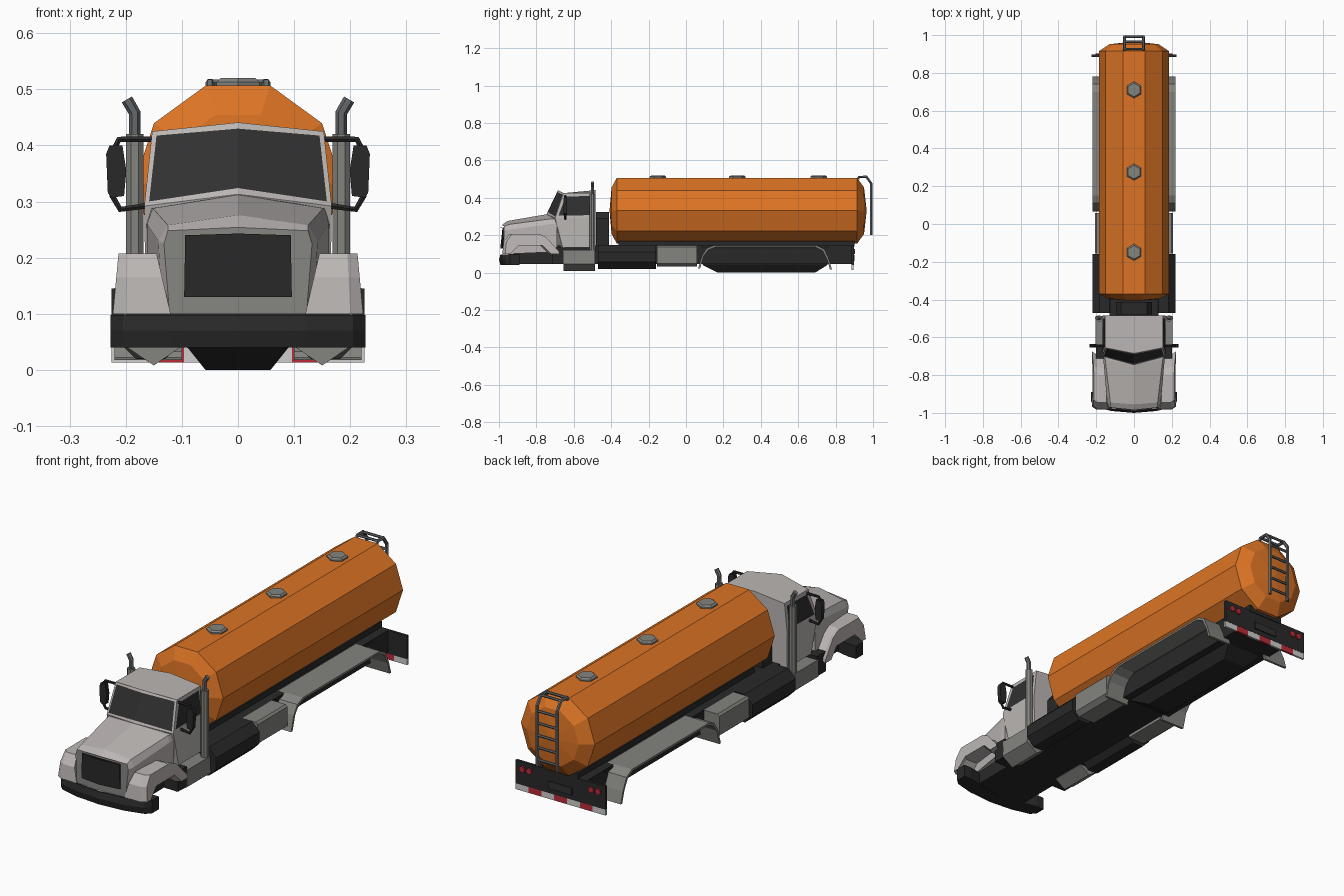
import bpy, bmesh, math

if "Cube" in bpy.data.objects:
    bpy.data.objects.remove(bpy.data.objects["Cube"])

def material(name, r, g, b):
    m = bpy.data.materials.new(name)
    m.diffuse_color = (r, g, b, 1)
    m.use_nodes = True
    m.node_tree.nodes["Principled BSDF"].inputs["Base Color"].default_value = m.diffuse_color
    return m

ORANGE = material("orange_paint", 0.72, 0.175, 0.018)
PALE = material("pale_grey_paint", 0.50, 0.47, 0.46)
GREY = material("mid_grey_metal", 0.23, 0.23, 0.215)
STEEL = material("dark_steel", 0.13, 0.14, 0.145)
BLACK = material("black_plastic", 0.022, 0.022, 0.022)
GLASS = material("dark_glass", 0.03, 0.03, 0.03)
RED = material("red_lens", 0.50, 0.025, 0.04)
WHITE = material("white_reflector", 0.62, 0.62, 0.62)

def finish(name, bm, mats, mirror=False):
    me = bpy.data.meshes.new(name)
    bmesh.ops.recalc_face_normals(bm, faces=bm.faces)
    bm.to_mesh(me)
    bm.free()
    for m in mats:
        me.materials.append(m)
    ob = bpy.data.objects.new(name, me)
    bpy.context.collection.objects.link(ob)
    if mirror:
        ob.modifiers.new("mirror", "MIRROR")
    return ob

def loft_bm(rings):
    bm = bmesh.new()
    vs = [[bm.verts.new(p) for p in r] for r in rings]
    n = len(vs[0])
    for a, b in zip(vs, vs[1:]):
        for i in range(n):
            j = (i + 1) % n
            bm.faces.new((a[i], a[j], b[j], b[i]))
    bm.faces.new(vs[0])
    bm.faces.new(vs[-1])
    bmesh.ops.recalc_face_normals(bm, faces=bm.faces)
    return bm

def loft(name, rings, mat, mirror=False):
    return finish(name, loft_bm(rings), [mat], mirror)

def box(name, x, y, z, mat, mirror=False):
    return loft(name, [[(x[0], y[0], h), (x[1], y[0], h), (x[1], y[1], h), (x[0], y[1], h)] for h in z], mat, mirror)

def sym(half):
    """Complete a half outline by reflecting it in x."""
    return half + [(-x, y, z) for x, y, z in reversed(half) if x > 0]

def circle(n, r, start=0.0):
    return [(r * math.cos(start + math.tau * i / n), r * math.sin(start + math.tau * i / n)) for i in range(n)]

def along_x(pts, x0, x1):
    return [[(x, y, z) for y, z in pts] for x in (x0, x1)]

def along_y(pts, y0, y1):
    return [[(x, y, z) for x, z in pts] for y in (y0, y1)]

def tube(name, pts, r, mat, mirror=False):
    cu = bpy.data.curves.new(name, "CURVE")
    cu.dimensions = "3D"
    cu.bevel_depth, cu.bevel_resolution, cu.use_fill_caps = r, 1, True
    sp = cu.splines.new("POLY")
    sp.points.add(len(pts) - 1)
    for p, co in zip(sp.points, pts):
        p.co = (*co, 1)
    tmp = bpy.data.objects.new("tmp", cu)
    bpy.context.collection.objects.link(tmp)
    me = bpy.data.meshes.new_from_object(tmp.evaluated_get(bpy.context.evaluated_depsgraph_get()))
    bm = bmesh.new()
    bm.from_mesh(me)
    bpy.data.objects.remove(tmp)
    bpy.data.meshes.remove(me)
    for f in bm.faces:
        f.smooth, f.material_index = False, 0
    return finish(name, bm, [mat], mirror)

# --- Ten-sided tank with domed ends, and its three hatches
loft("tank", [[(x, y, z + 0.331) for x, z in circle(10, r)] for y, r in
     ((-0.408, 0.01), (-0.398, 0.13), (-0.37, 0.185), (0.915, 0.185), (0.952, 0.13), (0.965, 0.01))], ORANGE)
for y in (-0.15, 0.275, 0.71):
    loft("hatch", [[(a, y + b, z) for a, b in circle(6, r, math.pi / 2)]
                   for r, z in ((0.044, 0.5), (0.044, 0.513), (0.036, 0.52))], GREY)

# --- Ladder over the tail
tube("ladder_rail", [(0.05, 0.92, 0.5), (0.05, 0.925, 0.512), (0.05, 0.965, 0.512),
                     (0.05, 0.991, 0.475), (0.05, 0.991, 0.2)], 0.008, STEEL, True)
for y, z in [(0.927, 0.512), (0.965, 0.512)] + [(0.991, 0.23 + 0.055 * i) for i in range(5)]:
    tube("ladder_rung", [(-0.05, y, z), (0.05, y, z)], 0.006, STEEL)

# --- Cab: three outline levels, windows inset in the upper faces
bm = loft_bm([
    sym([(0, -0.70, 0.135), (0.165, -0.66, 0.135), (0.165, -0.485, 0.135), (0, -0.485, 0.135)]),
    sym([(0, -0.745, 0.313), (0.167, -0.70, 0.292), (0.167, -0.485, 0.292), (0, -0.485, 0.292)]),
    sym([(0, -0.685, 0.441), (0.153, -0.655, 0.425), (0.153, -0.485, 0.425), (0, -0.485, 0.441)])])
upper = [f for f in bm.faces if f.calc_center_median().z > 0.33 and abs(f.normal.z) < 0.8]
screen = [f for f in upper if f.normal.y < -0.5]
sides = [f for f in upper if abs(f.normal.x) > 0.7]
bmesh.ops.inset_region(bm, faces=screen, thickness=0.012)
for f in sides:
    bmesh.ops.inset_region(bm, faces=[f], thickness=0.022)
for f in screen + sides:
    f.material_index = 1
finish("cab", bm, [PALE, GLASS])

# --- Hood with a grey nose and dark grille
bm = loft_bm([
    sym([(0, -0.70, 0.315), (0.155, -0.69, 0.288), (0.163, -0.69, 0.26), (0.163, -0.69, 0.11), (0, -0.69, 0.11)]),
    sym([(0, -0.745, 0.312), (0.152, -0.72, 0.288), (0.162, -0.72, 0.26), (0.162, -0.72, 0.11), (0, -0.72, 0.11)]),
    sym([(0, -0.955, 0.276), (0.125, -0.945, 0.258), (0.142, -0.945, 0.23), (0.135, -0.945, 0.1), (0, -0.945, 0.1)]),
    sym([(0, -0.985, 0.254), (0.125, -0.972, 0.248), (0.132, -0.972, 0.225), (0.122, -0.978, 0.1), (0, -0.99, 0.1)])])
for f in bm.faces:
    f.material_index = int(f.normal.y < -0.8)
finish("hood", bm, [PALE, GREY])
loft("grille", [sym([(0, y - 0.012, 0.243), (0.094, y, 0.24), (0.096, y, 0.13), (0, y - 0.012, 0.13)])
                for y in (-0.972, -0.981)], BLACK)

# --- Front fender arches with black liners and flaps
arch = [(-0.982, 0.1), (-0.975, 0.165), (-0.945, 0.207), (-0.80, 0.207), (-0.76, 0.187), (-0.695, 0.115),
        (-0.69, 0.1), (-0.735, 0.1), (-0.78, 0.145), (-0.91, 0.145), (-0.955, 0.1)]
loft("front_fender", [[(xb + (xt - xb) * (z - 0.1) / 0.107, y + back, z) for y, z in arch]
     for xb, xt, back in ((0.12, 0.145, 0), (0.2, 0.195, 0), (0.223, 0.213, 0.015))], PALE, True)
box("front_flap", (0.12, 0.2), (-0.715, -0.65), (0.045, 0.135), BLACK, True)

# --- Bowed front bumper
loft("bumper", [sym([(0, -0.992 - d, z), (0.12, -0.982 - d, z), (0.205, -0.96 - d, z), (0.227, -0.94, z),
                     (0.227, -0.89, z), (0.19, -0.89, z), (0, -0.93, z)])
                for z, d in ((0.04, 0), (0.07, 0.008), (0.098, 0))], BLACK)

# --- Chassis: frame and rear belly
box("frame", (-0.13, 0.13), (-0.95, 0.885), (0.045, 0.145), BLACK)
box("tank_cradle", (-0.09, 0.09), (-0.36, 0.9), (0.14, 0.17), BLACK)
loft("rear_belly", [[(-x, a, z), (x, a, z), (x, b, z), (-x, b, z)] for x, a, b, z in
     ((0.058, 0.17, 0.69, 0.0), (0.09, 0.09, 0.755, 0.04), (0.135, 0.08, 0.77, 0.14))], BLACK)

# --- Air cleaner behind the cab
loft("air_unit", along_y([(-0.095, 0.14), (0.095, 0.14), (0.095, 0.29), (0.07, 0.325), (-0.07, 0.325), (-0.095, 0.29)],
                         -0.48, -0.412), BLACK)

# --- Side equipment: step, fuel tank, tool box
loft("step", along_y([(0.1, 0.12), (0.203, 0.12), (0.205, 0.045), (0.15, 0.008), (0.1, 0.042)], -0.655, -0.487), GREY, True)
loft("fuel_tank", along_y([(0.156 + x, 0.083 + z) for x, z in circle(8, 0.069, math.pi / 8)], -0.47, -0.16), BLACK, True)
loft("tool_box", along_y([(0.1, 0.145), (0.198, 0.145), (0.207, 0.136), (0.207, 0.05), (0.185, 0.032), (0.1, 0.032)],
                         -0.155, 0.058), GREY, True)

# --- Rear fenders: a thin strip bent over the wheel space
top = [(0.065, 0.022), (0.085, 0.09), (0.11, 0.13), (0.15, 0.146), (0.70, 0.146), (0.74, 0.125), (0.765, 0.07), (0.78, 0.018)]
under = [(0.422 + (y - 0.422) * 0.97, z - (0.009 if z > 0.1 else 0)) for y, z in reversed(top)]
loft("rear_fender", along_x(top + under, 0.1, 0.22), GREY, True)

# --- Exhaust stacks
loft("exhaust_muffler", [[(0.184 + a, -0.5 + b, z) for a, b in circle(8, 0.017, math.pi / 8)] for z in (0.11, 0.42)], GREY, True)
tube("exhaust_tip", [(0.184, -0.5, 0.41), (0.184, -0.5, 0.458), (0.198, -0.5, 0.482)], 0.0105, STEEL, True)

# --- Door mirrors and arms
loft("mirror", along_y([(0.206, 0.4), (0.229, 0.4), (0.235, 0.385), (0.232, 0.315), (0.225, 0.307), (0.203, 0.31), (0.199, 0.355)],
                       -0.655, -0.635), BLACK, True)
tube("mirror_arm", [(0.15, -0.645, 0.411), (0.212, -0.645, 0.411), (0.22, -0.645, 0.395), (0.224, -0.645, 0.31),
                    (0.21, -0.645, 0.286), (0.16, -0.645, 0.293)], 0.006, BLACK, True)

# --- Tail panel, plate, lights and reflector strip
box("tail_panel", (-0.225, 0.225), (0.885, 0.897), (0.04, 0.145), BLACK)
box("plate_holder", (-0.06, 0.06), (0.897, 0.902), (0.062, 0.095), GLASS)
for x in (0.155, 0.19):
    loft("tail_light", [[(x + a, y, 0.113 + b) for a, b in circle(8, 0.014)] for y in (0.895, 0.903)], RED, True)
for i in range(7):
    x = -0.225 + i * 0.45 / 7
    box("reflector", (x, x + 0.45 / 7), (0.886, 0.896), (0.013, 0.04), RED if i % 2 else WHITE)
